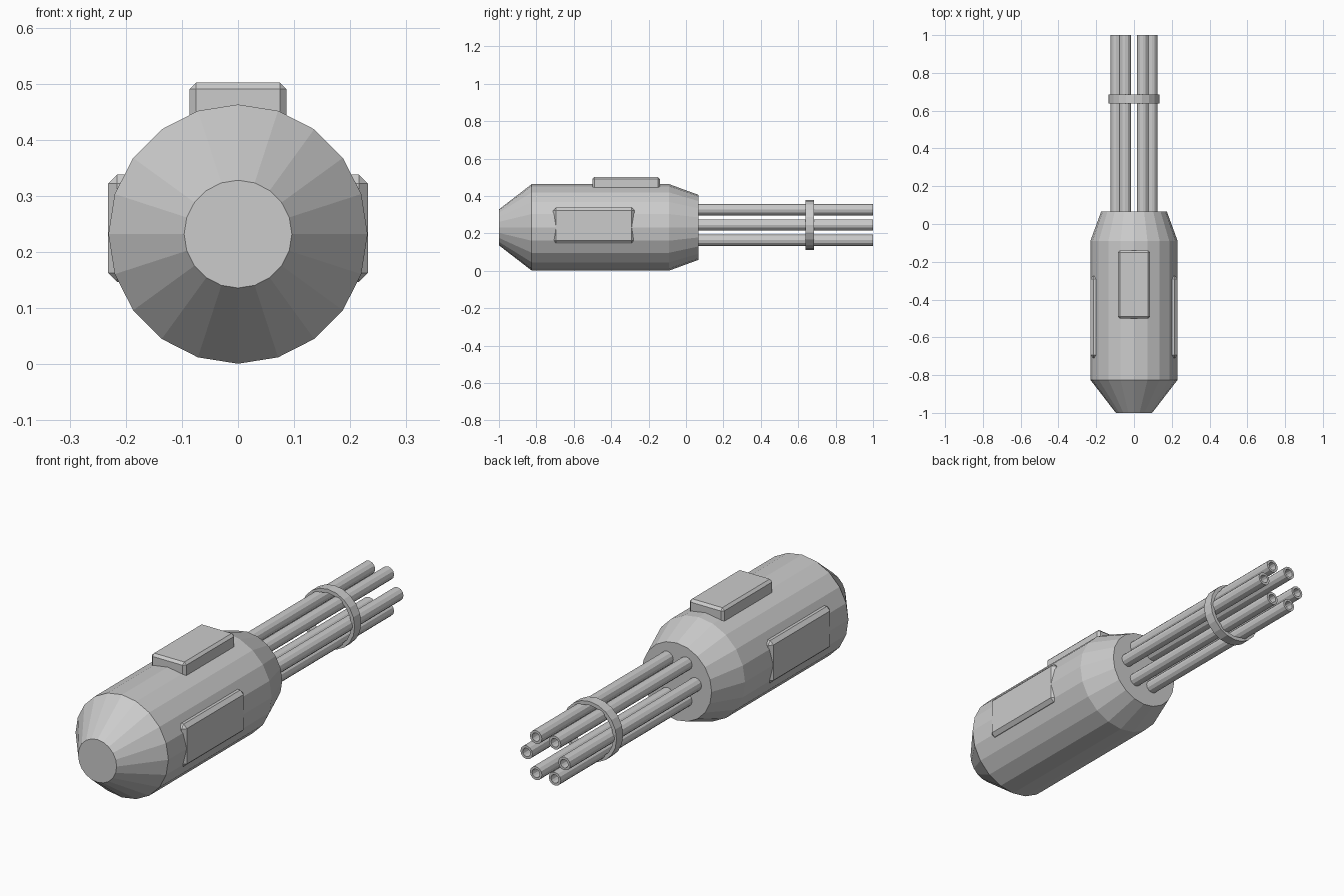
import bpy, bmesh, math
from mathutils import Matrix

if "Cube" in bpy.data.objects:
    bpy.data.objects.remove(bpy.data.objects["Cube"])

grey = bpy.data.materials.new("gunmetal grey")
grey.diffuse_color = (0.6, 0.6, 0.6, 1)
grey.use_nodes = True
grey.node_tree.nodes["Principled BSDF"].inputs["Base Color"].default_value = grey.diffuse_color


def finish(name, bm):
    bmesh.ops.recalc_face_normals(bm, faces=bm.faces)
    mesh = bpy.data.meshes.new(name)
    bm.to_mesh(mesh)
    bm.free()
    mesh.materials.append(grey)
    ob = bpy.data.objects.new(name, mesh)
    bpy.context.collection.objects.link(ob)
    return ob


def lathe(name, profile, sides, x, z, closed=False):
    """Spin (y, radius) points around an axis parallel to y."""
    bm = bmesh.new()
    rings = []
    for y, r in profile:
        ring = []
        for i in range(sides):
            a = 2 * math.pi * i / sides
            ring.append(bm.verts.new((x + r * math.sin(a), y, z + r * math.cos(a))))
        rings.append(ring)
    pairs = list(zip(rings, rings[1:]))
    if closed:
        pairs.append((rings[-1], rings[0]))
    else:
        bm.faces.new(rings[0])
        bm.faces.new(rings[-1])
    for a, b in pairs:
        for i in range(sides):
            j = (i + 1) % sides
            bm.faces.new((a[i], a[j], b[j], b[i]))
    return finish(name, bm)


def bevelled_box(name, lo, hi, bevel):
    bm = bmesh.new()
    size = [h - l for l, h in zip(lo, hi)]
    mid = [(h + l) / 2 for l, h in zip(lo, hi)]
    bmesh.ops.create_cube(bm, size=1, matrix=Matrix.Translation(mid) @ Matrix.Diagonal((*size, 1)))
    bmesh.ops.bevel(bm, geom=bm.edges[:], offset=bevel, segments=1, affect='EDGES')
    return finish(name, bm)


# Faceted body with tapered ends
BODY_Z, BARREL_Z = 0.232, 0.245
lathe("body", [(-1, 0.096), (-0.825, 0.231), (-0.09, 0.231), (0.066, 0.174)], 20, 0, BODY_Z)

# Six hollow barrels in a circle
for k in range(6):
    a = math.radians(60 * k)
    lathe(f"barrel_{k + 1}", [(0.05, 0.03), (1, 0.03), (1, 0.019), (0.05, 0.019)], 12,
          0.094 * math.cos(a), BARREL_Z + 0.094 * math.sin(a), closed=True)

# Clamp ring around the barrels
lathe("barrel_ring", [(0.638, 0.134), (0.685, 0.134), (0.685, 0.117), (0.638, 0.117)], 20,
      0, BARREL_Z, closed=True)

# Raised top cover and the two side panels
bevelled_box("top_cover", (-0.086, -0.5, 0.41), (0.086, -0.14, 0.502), 0.011)
for side, s in (("left", -1), ("right", 1)):
    xs = sorted((s * 0.15, s * 0.2315))
    bevelled_box(f"{side}_panel", (xs[0], -0.71, 0.147), (xs[1], -0.275, 0.338), 0.016)
